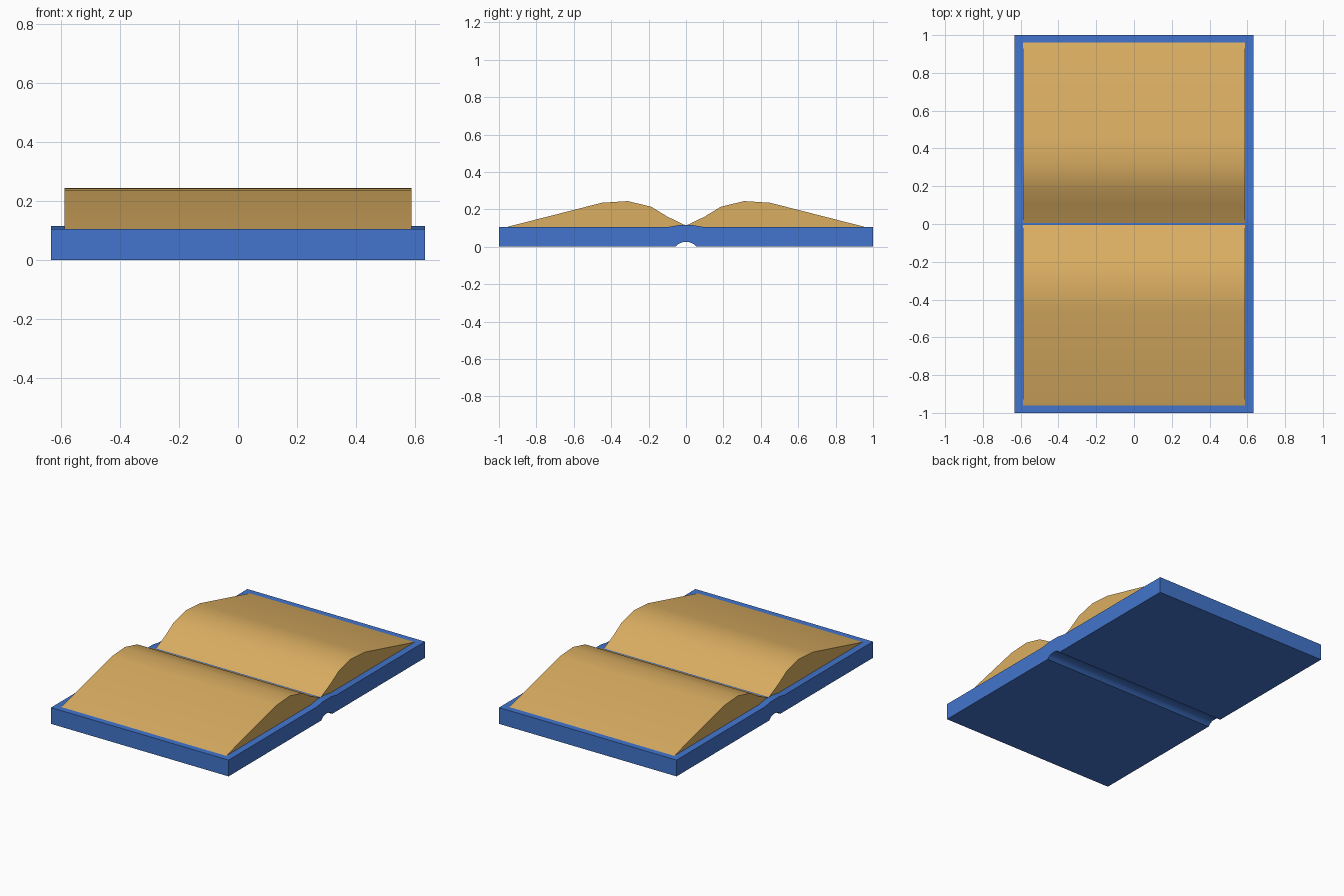
import bpy, bmesh, math

if "Cube" in bpy.data.objects:
    bpy.data.objects.remove(bpy.data.objects["Cube"])


def material(name, rgb):
    m = bpy.data.materials.new(name)
    m.diffuse_color = (*rgb, 1)
    m.use_nodes = True
    m.node_tree.nodes["Principled BSDF"].inputs["Base Color"].default_value = m.diffuse_color
    return m


def mirrored(half):
    """Full profile from -y to +y, from a half profile that starts near y = 0."""
    return [(-y, z) for y, z in reversed(half)] + [p for p in half if p[0] > 0 or p not in half[:1]] \
        if half[0][0] == 0 else [(-y, z) for y, z in reversed(half)] + half


def extrude_profile(name, profile, half_width, mat):
    """Extrude a closed (y, z) outline along x."""
    bm = bmesh.new()
    face = bm.faces.new([bm.verts.new((-half_width, y, z)) for y, z in profile])
    ext = bmesh.ops.extrude_face_region(bm, geom=[face])
    verts = [v for v in ext["geom"] if isinstance(v, bmesh.types.BMVert)]
    bmesh.ops.translate(bm, verts=verts, vec=(2 * half_width, 0, 0))
    bmesh.ops.recalc_face_normals(bm, faces=bm.faces)
    mesh = bpy.data.meshes.new(name)
    bm.to_mesh(mesh)
    bm.free()
    mesh.materials.append(mat)
    obj = bpy.data.objects.new(name, mesh)
    bpy.context.collection.objects.link(obj)
    bpy.context.view_layer.objects.active = obj
    bpy.ops.object.select_all(action='DESELECT')
    obj.select_set(True)
    bpy.ops.object.shade_smooth_by_angle(angle=math.radians(32))
    return obj


blue = material("cover blue", (0.055, 0.178, 0.61))
gold = material("page gold", (0.70, 0.42, 0.12))

# Cover: flat boards with a raised spine above and a groove below
top = mirrored([(0.04, 0.115), (0.10, 0.105), (1.0, 0.105)])
bottom = mirrored([(0.018, 0.024), (0.04, 0.015), (0.055, 0.0), (1.0, 0.0)])
extrude_profile("cover", top + bottom[::-1], 0.633, blue)

# Pages: two curved stacks meeting in a valley at the spine
stack = [(0, 0.113), (0.10, 0.161), (0.185, 0.213), (0.31, 0.244),
         (0.45, 0.235), (0.96, 0.105)]
base = [(0.96, 0.1), (-0.96, 0.1)]
extrude_profile("pages", mirrored(stack) + base, 0.588, gold)
